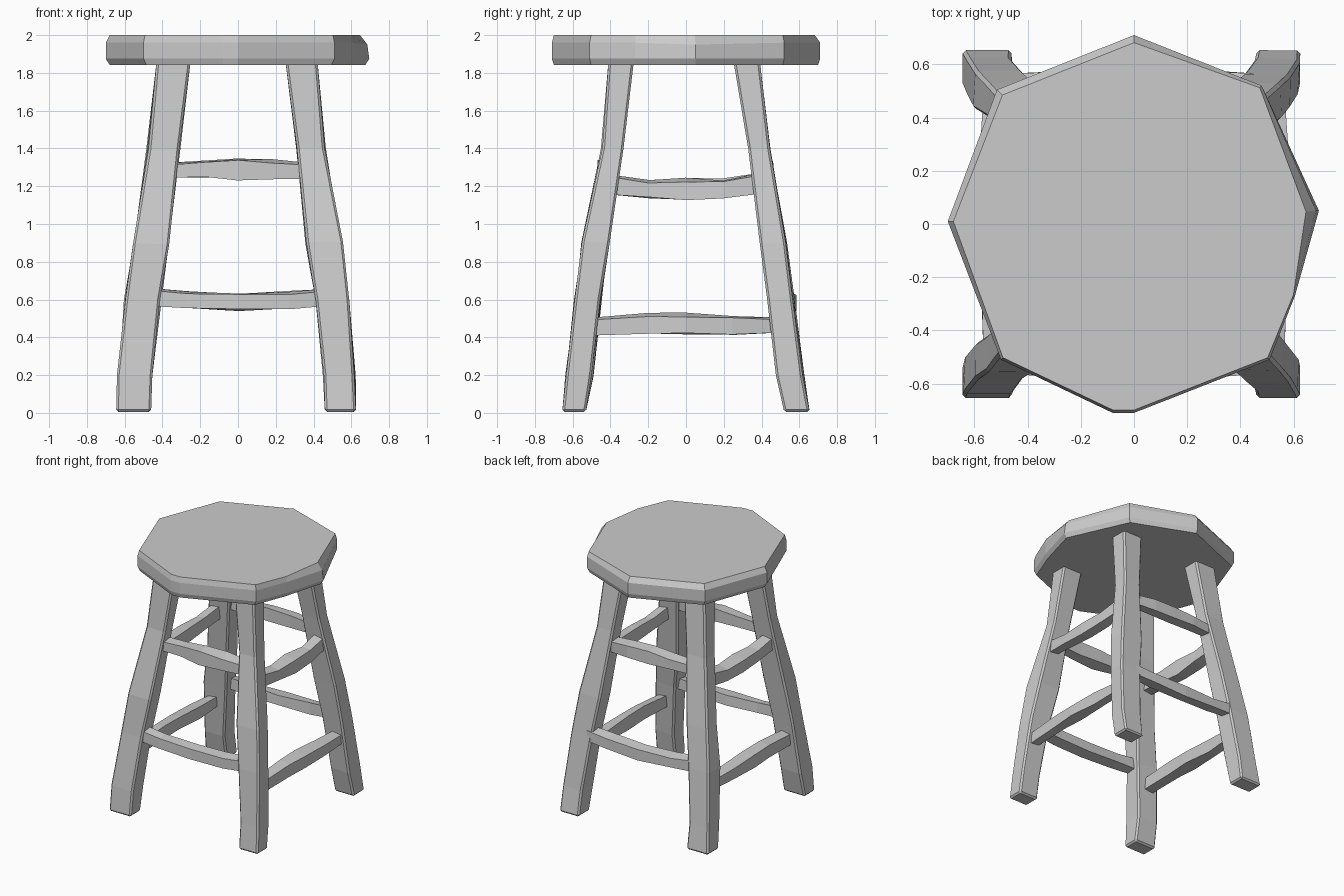
import bpy, random
from mathutils import Vector

if "Cube" in bpy.data.objects:
    bpy.data.objects.remove(bpy.data.objects["Cube"])

random.seed(4)


def loft(name, rings, bevel=0.0, jitter=0.0):
    """Skin a list of equal-sized point rings into a closed, flat-shaded solid."""
    n = len(rings[0])
    verts = [Vector(p) + Vector([random.uniform(-jitter, jitter) for _ in range(3)])
             if 0 < i < len(rings) - 1 else Vector(p)
             for i, ring in enumerate(rings) for p in ring]
    faces = [list(range(n))[::-1], list(range((len(rings) - 1) * n, len(rings) * n))]
    for r in range(len(rings) - 1):
        for i in range(n):
            j = (i + 1) % n
            faces.append([r * n + i, r * n + j, (r + 1) * n + j, (r + 1) * n + i])
    mesh = bpy.data.meshes.new(name)
    mesh.from_pydata(verts, [], faces)
    bm_fix(mesh)
    obj = bpy.data.objects.new(name, mesh)
    bpy.context.collection.objects.link(obj)
    if bevel:
        mod = obj.modifiers.new("Chamfer", 'BEVEL')
        mod.width, mod.segments, mod.limit_method = bevel, 1, 'ANGLE'
    return obj


def bm_fix(mesh):
    import bmesh
    bm = bmesh.new()
    bm.from_mesh(mesh)
    bmesh.ops.recalc_face_normals(bm, faces=bm.faces)
    bm.to_mesh(mesh)
    bm.free()


# Seat: uneven octagonal slab; third value is how far the top rim is drawn in
rim = [(0.0, 0.71, 0.96), (0.48, 0.52, 0.985), (0.695, 0.05, 0.93), (0.605, -0.27, 0.99),
       (0.51, -0.51, 0.985), (0.0, -0.71, 0.985), (-0.08, -0.71, 0.985),
       (-0.50, -0.51, 0.985), (-0.70, 0.01, 0.97), (-0.515, 0.505, 0.96)]
loft("seat", [
    [(x * 0.97, y * 0.985, 1.842) for x, y, t in rim],
    [(x, y, 1.875) for x, y, t in rim],
    [(x, y, 1.96) if t > 0.95 else (x * 0.985, y, 1.95) for x, y, t in rim],
    [(x * t, y * t, 2.0) for x, y, t in rim]])

# Leg profiles: (z, inner, outer) seen from the front and from the side
heights = [0.005, 0.2, 0.6, 0.9, 1.4, 1.87]
left_x = [(0.46, 0.645), (0.455, 0.635), (0.41, 0.60), (0.37, 0.555), (0.305, 0.48), (0.25, 0.43)]
right_x = [(0.46, 0.625), (0.455, 0.62), (0.415, 0.585), (0.36, 0.55), (0.31, 0.46), (0.25, 0.42)]
front_y = [(0.53, 0.655), (0.495, 0.635), (0.45, 0.59), (0.41, 0.55), (0.335, 0.445), (0.275, 0.41)]
back_y = [(0.52, 0.655), (0.475, 0.62), (0.43, 0.57), (0.395, 0.53), (0.33, 0.44), (0.25, 0.39)]

for name, sx, px, sy, py in (("front_left_leg", -1, left_x, -1, front_y),
                             ("front_right_leg", 1, right_x, -1, front_y),
                             ("back_left_leg", -1, left_x, 1, back_y),
                             ("back_right_leg", 1, right_x, 1, back_y)):
    rings = [[(sx * x0, sy * y0, z), (sx * x1, sy * y0, z),
              (sx * x1, sy * y1, z), (sx * x0, sy * y1, z)]
             for z, (x0, x1), (y0, y1) in zip(heights, px, py)]
    loft(name, rings, bevel=0.012, jitter=0.007)


def rung(name, axis, side, half, offset, stations):
    """Hewn bar along x or y; stations hold (position -1..1, low z, high z)."""
    rings = []
    for t, lo, hi in stations:
        a, d = t * half, 0.036 + 0.01 * (1 - abs(t))
        c = offset + 0.008 * (1 - t * t)
        pts = [(a, side * (c - d), lo + 0.008), (a, side * (c + d), lo),
               (a, side * (c + d), hi - 0.012), (a, side * (c - d), hi)]
        rings.append([p if axis == 'x' else (p[1], p[0], p[2]) for p in pts])
    loft(name, rings, jitter=0.006)


# Rungs: two on each side, the side pairs set lower than the front and back pairs
high_x = [(-1, 1.245, 1.325), (-0.5, 1.245, 1.335), (0, 1.235, 1.345), (0.5, 1.235, 1.34), (1, 1.24, 1.325)]
low_x = [(-1, 0.565, 0.66), (-0.6, 0.555, 0.64), (0, 0.545, 0.635), (0.6, 0.55, 0.64), (1, 0.565, 0.655)]
high_y = [(-1, 1.155, 1.26), (-0.5, 1.14, 1.235), (0, 1.125, 1.24), (0.5, 1.14, 1.235), (1, 1.16, 1.27)]
low_y = [(-1, 0.41, 0.505), (-0.4, 0.415, 0.525), (0, 0.42, 0.525), (0.5, 0.41, 0.51), (1, 0.425, 0.505)]
for a, b, s in (("front", "left", -1), ("back", "right", 1)):
    rung(a + "_upper_rung", 'x', s, 0.36, 0.41, high_x)
    rung(a + "_lower_rung", 'x', s, 0.45, 0.53, low_x)
    rung(b + "_upper_rung", 'y', s, 0.39, 0.44, high_y)
    rung(b + "_lower_rung", 'y', s, 0.49, 0.53, low_y)
